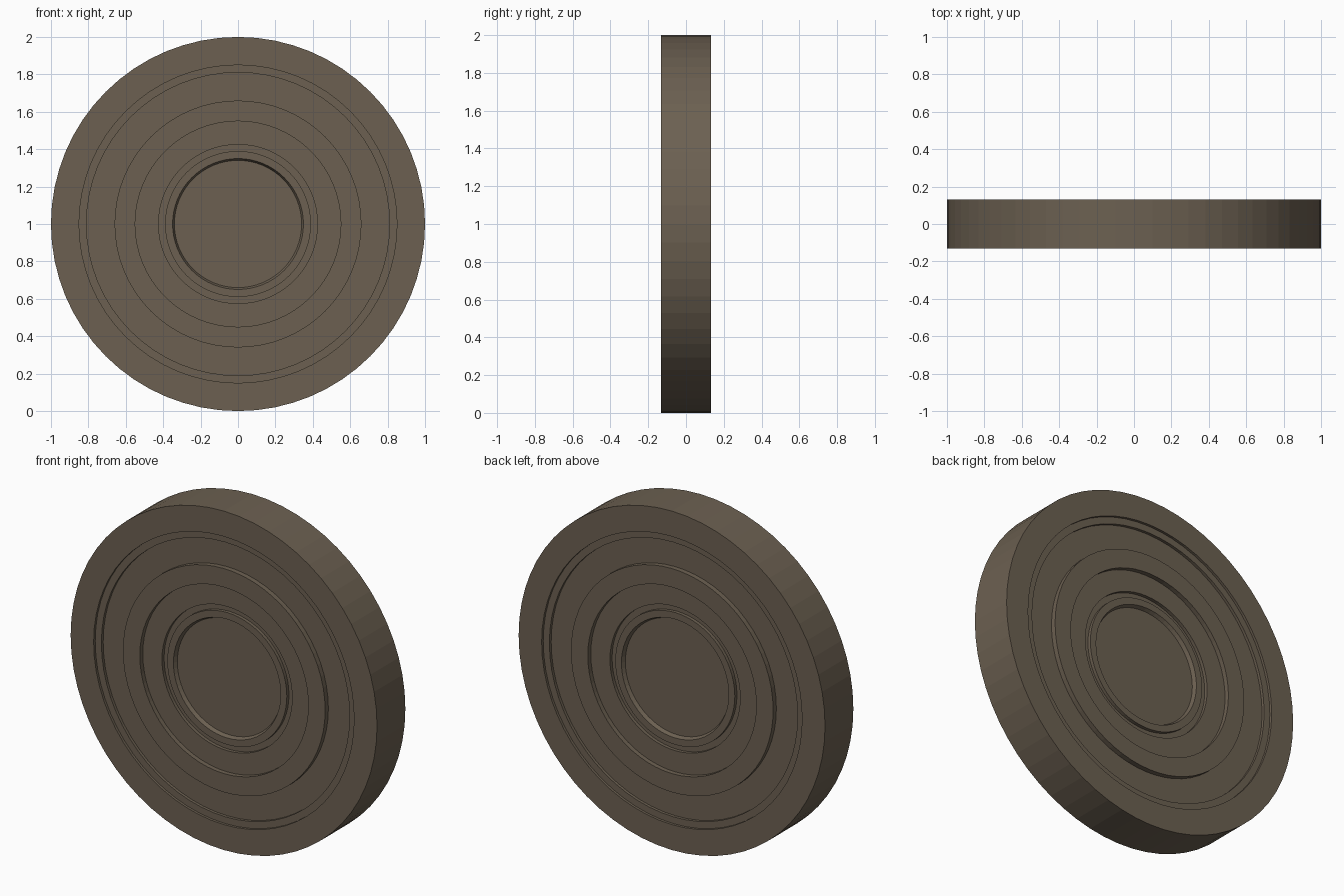
import bpy, bmesh, math

if "Cube" in bpy.data.objects:
    bpy.data.objects.remove(bpy.data.objects["Cube"])

SIDES = 64

# single dull brown colour
brown = bpy.data.materials.new("dull_brown")
brown.diffuse_color = (0.150, 0.118, 0.083, 1)
brown.use_nodes = True
brown.node_tree.nodes["Principled BSDF"].inputs["Base Color"].default_value = brown.diffuse_color

# half profile from rim to centre: (radius, half thickness)
half = [
    (1.00, 0.132),                                  # rim edge
    (0.85, 0.132), (0.85, 0.117),                   # first step down
    (0.81, 0.117), (0.81, 0.100),                   # second step down
    (0.66, 0.100), (0.66, 0.130),                   # raised middle ring
    (0.55, 0.130), (0.55, 0.102),
    (0.425, 0.102), (0.425, 0.082),                 # narrow groove
    (0.39, 0.082), (0.39, 0.102),                   # inner lip
    (0.35, 0.102), (0.34, 0.080),                   # sunken centre
]


def ring(bm, r, y):
    return [bm.verts.new((r * math.cos(2 * math.pi * i / SIDES), y,
                          1 + r * math.sin(2 * math.pi * i / SIDES)))
            for i in range(SIDES)]


# stepped disc, the same on front and back
bm = bmesh.new()
profile = [(r, -y) for r, y in reversed(half)] + half
rings = [ring(bm, r, y) for r, y in profile]
for a, b in zip(rings, rings[1:]):
    for i in range(SIDES):
        j = (i + 1) % SIDES
        bm.faces.new((a[i], a[j], b[j], b[i]))
bm.faces.new(rings[0])
bm.faces.new(rings[-1])
bmesh.ops.recalc_face_normals(bm, faces=bm.faces[:])

mesh = bpy.data.meshes.new("stepped_disc")
bm.to_mesh(mesh)
bm.free()
mesh.materials.append(brown)
disc = bpy.data.objects.new("stepped_disc", mesh)
bpy.context.collection.objects.link(disc)
